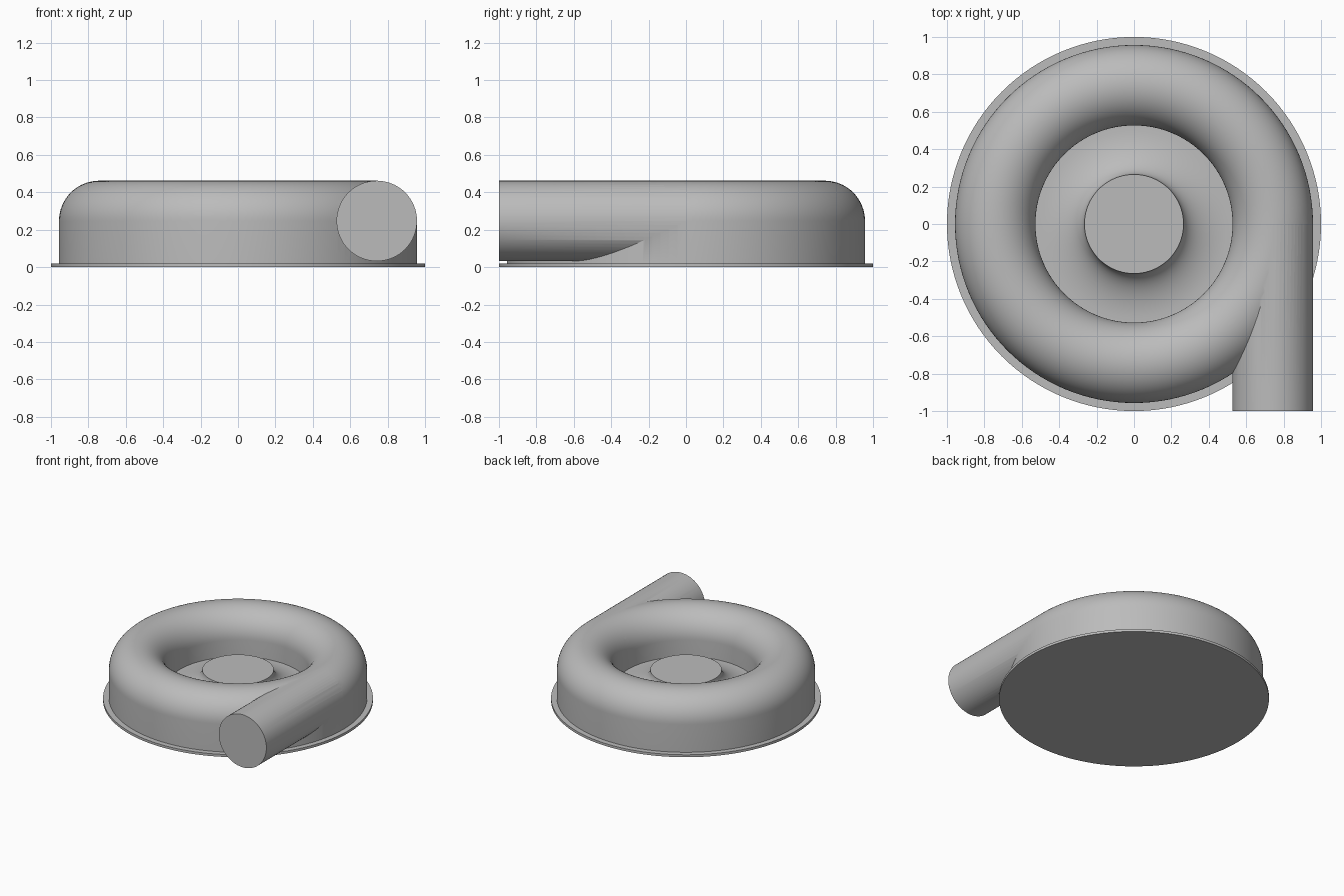
import bpy, bmesh, math
from mathutils import Vector, Matrix

if "Cube" in bpy.data.objects:
    bpy.data.objects.remove(bpy.data.objects["Cube"])

grey = bpy.data.materials.new("cast_grey")
grey.use_nodes = True
grey.diffuse_color = (0.5, 0.5, 0.5, 1)
grey.node_tree.nodes["Principled BSDF"].inputs["Base Color"].default_value = (0.5, 0.5, 0.5, 1)

SEGMENTS = 128
RING, TUBE, MID_Z, WALL = 0.742, 0.215, 0.247, 0.016
FLOOR = 0.11


def add_object(name, bm):
    bmesh.ops.remove_doubles(bm, verts=bm.verts, dist=1e-5)
    bmesh.ops.recalc_face_normals(bm, faces=bm.faces)
    mesh = bpy.data.meshes.new(name)
    bm.to_mesh(mesh)
    bm.free()
    mesh.materials.append(grey)
    obj = bpy.data.objects.new(name, mesh)
    bpy.context.collection.objects.link(obj)
    return obj


def lathe(name, profile, closed=False):
    """Spin (radius, height) points round the vertical axis."""
    bm = bmesh.new()
    verts = [bm.verts.new((r, 0, z)) for r, z in profile]
    pairs = list(zip(verts, verts[1:]))
    if closed:
        pairs.append((verts[-1], verts[0]))
    edges = [bm.edges.new(p) for p in pairs]
    bmesh.ops.spin(bm, geom=verts + edges, cent=(0, 0, 0), axis=(0, 0, 1),
                   angle=math.tau, steps=SEGMENTS, use_merge=False)
    return add_object(name, bm)


def scroll(name, radius, bottom):
    """Ring with a half-round crown and straight walls."""
    arc = [(RING + radius * math.cos(math.pi * i / 32),
            MID_Z + radius * math.sin(math.pi * i / 32)) for i in range(33)]
    return lathe(name, [(RING + radius, bottom)] + arc + [(RING - radius, bottom)], True)


def pipe(name, radius, front):
    """Round bar running from the mouth back to the tangent point."""
    bm = bmesh.new()
    bmesh.ops.create_cone(bm, cap_ends=True, segments=64, radius1=radius,
                          radius2=radius, depth=-front)
    bmesh.ops.transform(bm, verts=bm.verts, matrix=Matrix.Translation(
        Vector((RING, front / 2, MID_Z))) @ Matrix.Rotation(math.pi / 2, 4, 'X'))
    return add_object(name, bm)


def combine(target, other, operation):
    mod = target.modifiers.new(operation, 'BOOLEAN')
    mod.operation, mod.object, mod.solver = operation, other, 'EXACT'
    bpy.context.view_layer.objects.active = target
    bpy.ops.object.modifier_apply(modifier=mod.name)
    bpy.data.objects.remove(other)


# Hollow spiral housing with its tangential outlet
housing = scroll("scroll_housing", TUBE, 0.01)
combine(housing, pipe("outlet", TUBE, -1.0), 'UNION')
cavity = scroll("cavity", TUBE - WALL, -0.1)
combine(cavity, pipe("bore", TUBE - WALL, -1.1), 'UNION')
combine(housing, cavity, 'DIFFERENCE')

# Back plate: thin flange and the raised plug inside the housing
back_plate = lathe("back_plate", [(0, 0), (1, 0), (1, 0.02), (0.94, 0.02),
                                  (0.94, FLOOR), (0, FLOOR)])

# Hub with a concave flare rising from the floor
hub_r, hub_top, flare_r = 0.265, 0.25, 0.52
flare = [(flare_r - (flare_r - hub_r) * math.sin(math.pi / 2 * i / 16),
          hub_top - (hub_top - FLOOR) * math.cos(math.pi / 2 * i / 16))
         for i in range(17)]
hub = lathe("hub", flare + [(0, hub_top)])

for obj in (housing, back_plate, hub):
    bpy.ops.object.select_all(action='DESELECT')
    obj.select_set(True)
    bpy.context.view_layer.objects.active = obj
    bpy.ops.object.shade_smooth_by_angle(angle=math.radians(30))
